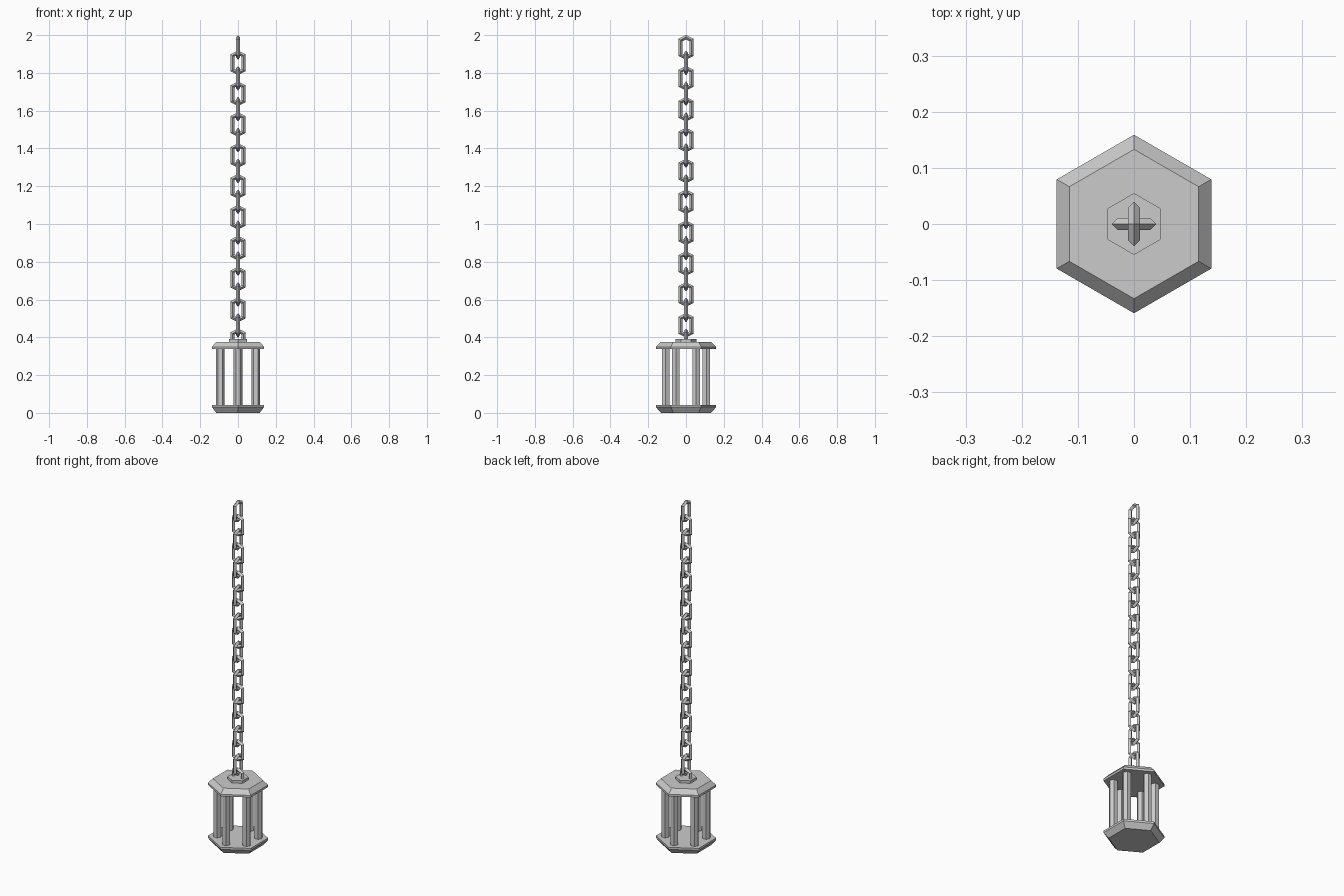
import bpy, bmesh, math
from mathutils import Matrix

if "Cube" in bpy.data.objects:
    bpy.data.objects.remove(bpy.data.objects["Cube"])

R_OUT, R_IN = 0.159, 0.133   # hexagon corner radii of the plates
PITCH = 0.1635               # spacing of links sharing an orientation


def make_object(name, bm):
    bmesh.ops.recalc_face_normals(bm, faces=bm.faces)
    mesh = bpy.data.meshes.new(name)
    bm.to_mesh(mesh)
    bm.free()
    obj = bpy.data.objects.new(name, mesh)
    bpy.context.collection.objects.link(obj)
    return obj


def hex_prism(name, profile, x=0, y=0, phase=math.pi / 2):
    """Stack of hexagons from (radius, z) pairs, capped at both ends."""
    bm = bmesh.new()
    rings = [[bm.verts.new((x + r * math.cos(phase + i * math.pi / 3),
                            y + r * math.sin(phase + i * math.pi / 3), z))
              for i in range(6)] for r, z in profile]
    for a, b in zip(rings, rings[1:]):
        for i in range(6):
            j = (i + 1) % 6
            bm.faces.new((a[i], a[j], b[j], b[i]))
    bm.faces.new(rings[0][::-1])
    bm.faces.new(rings[-1])
    return make_object(name, bm)


def chain_link(name, z, turned, half=False):
    """Six-cornered link with a diamond cross-section."""
    # per loop: apex height, side width, shoulder height, depth
    loops = [(0.065, 0.040, 0.045, 0), (0.053, 0.0295, 0.039, 0.0105),
             (0.041, 0.019, 0.033, 0), (0.053, 0.0295, 0.039, -0.0105)]
    low = 0.018 if half else None
    bm = bmesh.new()
    sections = [[] for _ in range(4 if not half else 5)]
    sections = []
    for k in range(5 if half else 6):
        ring = []
        for apex, w, s, d in loops:
            if half:
                pts = [(w, -low), (w, s), (0, apex), (-w, s), (-w, -low)]
            else:
                pts = [(w, -s), (w, s), (0, apex), (-w, s), (-w, -s), (0, -apex)]
            ring.append(bm.verts.new((pts[k][0], d, pts[k][1])))
        sections.append(ring)
    pairs = list(zip(sections, sections[1:]))
    if half:
        bm.faces.new(sections[0])
        bm.faces.new(sections[-1])
    else:
        pairs.append((sections[-1], sections[0]))
    for a, b in pairs:
        for i in range(4):
            j = (i + 1) % 4
            bm.faces.new((a[i], a[j], b[j], b[i]))
    if turned:
        bm.transform(Matrix.Rotation(math.pi / 2, 4, 'Z'))
    obj = make_object(name, bm)
    obj.location.z = z
    return obj


# Lantern plates
hex_prism("base_plate", [(R_IN, 0), (R_OUT, 0.03), (R_OUT, 0.042)])
hex_prism("top_plate", [(R_OUT, 0.338), (R_OUT, 0.35), (R_IN, 0.376)])
hex_prism("chain_mount", [(0.055, 0.37), (0.055, 0.391)])

# Corner bars
for i in range(6):
    a = math.pi / 2 + i * math.pi / 3
    hex_prism(f"corner_bar_{i + 1}", [(0.023, 0.036), (0.023, 0.344)],
              0.108 * math.cos(a), 0.108 * math.sin(a), phase=0)

# Chain of alternating links, the last one sunk into the mount
for i in range(20):
    chain_link(f"chain_link_{i + 1}", 1.935 - i * PITCH / 2,
               turned=(i % 2 == 0), half=(i == 19))
